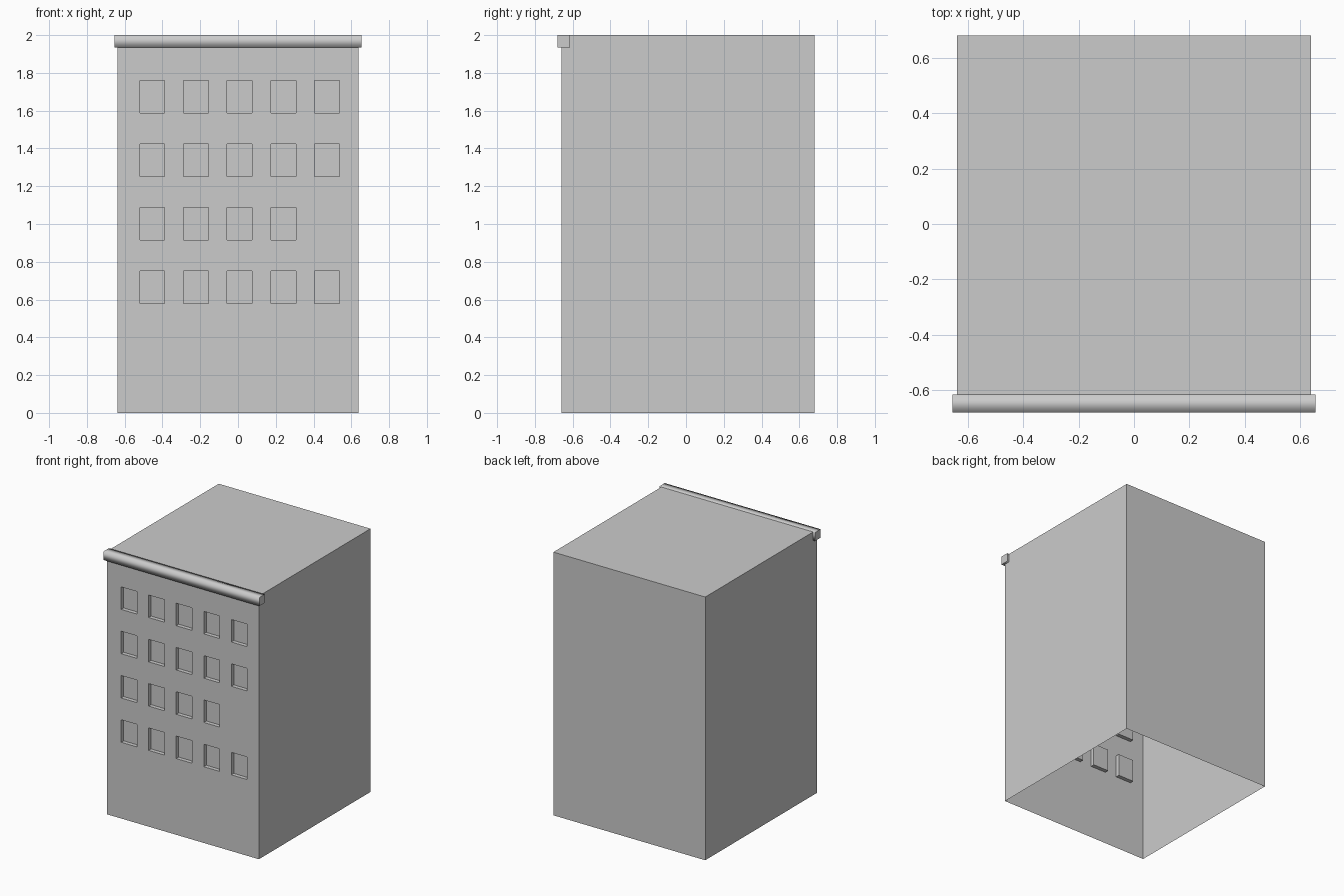
import bpy
import bmesh

if "Cube" in bpy.data.objects:
    bpy.data.objects.remove(bpy.data.objects["Cube"])

X, FRONT, BACK, TOP = 0.638, -0.66, 0.68, 2.0
WIN_W, WIN_H, DEPTH = 0.132, 0.171, 0.03
COLS = [-0.52 + 0.2315 * i for i in range(5)]
ROWS = [0.579 + 0.3365 * i for i in range(4)]

grey = bpy.data.materials.new("plain_grey")
grey.diffuse_color = (0.6, 0.6, 0.6, 1)
grey.use_nodes = True
grey.node_tree.nodes["Principled BSDF"].inputs["Base Color"].default_value = grey.diffuse_color


def make_object(name, bm):
    mesh = bpy.data.meshes.new(name)
    bm.to_mesh(mesh)
    bm.free()
    mesh.materials.append(grey)
    obj = bpy.data.objects.new(name, mesh)
    bpy.context.collection.objects.link(obj)
    return obj


# Building shell, open underneath, with recessed windows in the front wall
bm = bmesh.new()


def quad(*pts):
    return bm.faces.new([bm.verts.new(p) for p in pts])


xs = [-X] + [x + d for x in COLS for d in (0, WIN_W)] + [X]
zs = [0] + [z + d for z in ROWS for d in (0, WIN_H)] + [TOP]
for i in range(len(xs) - 1):
    for j in range(len(zs) - 1):
        ring = [(xs[i], zs[j]), (xs[i + 1], zs[j]),
                (xs[i + 1], zs[j + 1]), (xs[i], zs[j + 1])]
        # One window is missing: last column, second row
        is_window = i % 2 and j % 2 and (i, j) != (9, 3)
        y = FRONT + DEPTH if is_window else FRONT
        quad(*[(x, y, z) for x, z in ring])
        if is_window:
            for k in range(4):
                (xa, za), (xb, zb) = ring[k], ring[(k + 1) % 4]
                quad((xa, FRONT, za), (xb, FRONT, zb), (xb, y, zb), (xa, y, za))

# Side walls and roof run back from the front wall's outline
for a, b in zip(zs, zs[1:]):
    quad((X, FRONT, a), (X, BACK, a), (X, BACK, b), (X, FRONT, b))
    quad((-X, BACK, a), (-X, FRONT, a), (-X, FRONT, b), (-X, BACK, b))
for a, b in zip(xs, xs[1:]):
    quad((a, FRONT, TOP), (b, FRONT, TOP), (b, BACK, TOP), (a, BACK, TOP))
# Back wall
for a, b in zip(xs, xs[1:]):
    for c, d in zip(zs, zs[1:]):
        quad((b, BACK, c), (a, BACK, c), (a, BACK, d), (b, BACK, d))
bmesh.ops.remove_doubles(bm, verts=bm.verts, dist=0.0005)
make_object("building_shell", bm)

# Cornice: a square bar along the top of the front, softly shaded lengthwise
bm = bmesh.new()
bmesh.ops.create_cube(bm, size=1)
for v in bm.verts:
    v.co.x *= 1.31
    v.co.y = -0.6475 + v.co.y * 0.065
    v.co.z = 1.968 + v.co.z * 0.065
for f in bm.faces:
    f.smooth = abs(f.normal.x) < 0.5
make_object("cornice", bm)
